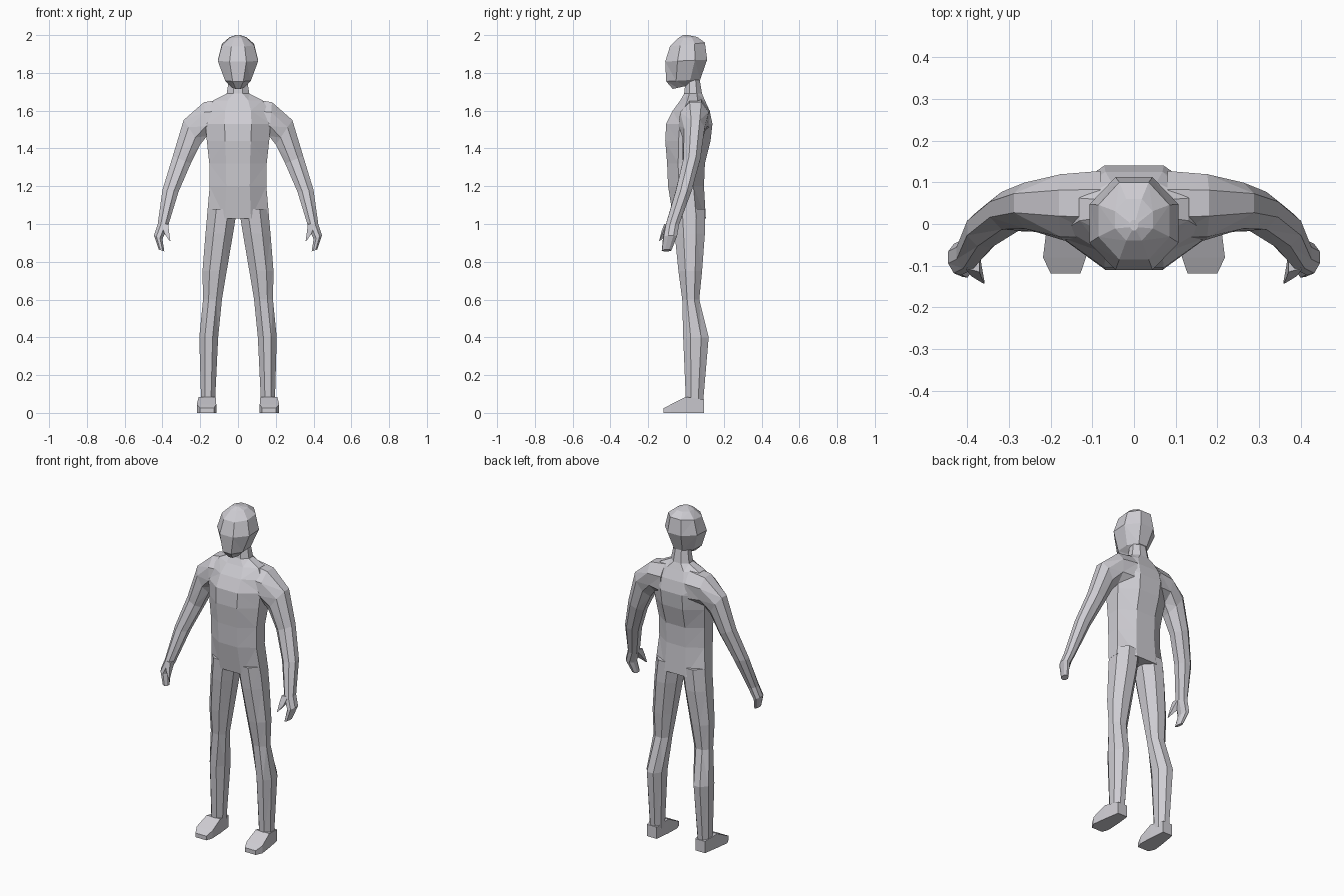
import bpy, bmesh, math
from mathutils import Vector

cube = bpy.data.objects.get("Cube")
if cube:
    bpy.data.objects.remove(cube, do_unlink=True)

COLOUR = (0.62, 0.61, 0.65, 1)
skin = bpy.data.materials.new("pale grey")
skin.use_nodes = True
skin.diffuse_color = COLOUR
skin.node_tree.nodes["Principled BSDF"].inputs["Base Color"].default_value = COLOUR


def section(a, b, depth, sides=8):
    """Polygon spanning points a and b, with half-thickness vector depth."""
    a, b, depth = Vector(a), Vector(b), Vector(depth)
    centre, half = (a + b) / 2, (a - b) / 2
    step = math.tau / sides
    grow = 1 / math.cos(step / 2)
    return [centre + grow * (half * math.cos(step * (i + 0.5))
                             + depth * math.sin(step * (i + 0.5)))
            for i in range(sides)]


def loft(name, sections, mirrored=False):
    """Skin a closed, flat-faced tube through the sections."""
    bm = bmesh.new()
    loops = [[bm.verts.new(p) for p in s] for s in sections]
    for low, high in zip(loops, loops[1:]):
        for i in range(len(low)):
            j = (i + 1) % len(low)
            bm.faces.new((low[i], low[j], high[j], high[i]))
    bm.faces.new(loops[0])
    bm.faces.new(loops[-1])
    bmesh.ops.triangulate(bm, faces=bm.faces[:])
    bmesh.ops.recalc_face_normals(bm, faces=bm.faces[:])
    mesh = bpy.data.meshes.new(name)
    bm.to_mesh(mesh)
    bm.free()
    mesh.materials.append(skin)
    obj = bpy.data.objects.new(name, mesh)
    bpy.context.collection.objects.link(obj)
    if mirrored:
        obj.modifiers.new("mirror", "MIRROR")
    return obj


def level(z, x0, x1, front, back):
    """Horizontal section from its extents."""
    y = (front + back) / 2
    return section((x1, y, z), (x0, y, z), (0, (back - front) / 2, 0))


# Torso and neck: height, half width, front, back
torso = [
    (1.03, .165, -.068, .105), (1.2, .15, -.095, .095), (1.32, .152, -.1, .1),
    (1.44, .165, -.11, .13), (1.53, .172, -.105, .14), (1.6, .165, -.07, .125),
    (1.655, .13, -.03, .1), (1.69, .06, -.01, .085), (1.78, .045, 0, .07),
]
loft("torso", [level(z, -w, w, f, b) for z, w, f, b in torso])

# Head: front y and z, back y and z, half width
head = [
    (-.07, 1.715, .02, 1.735, .03), (-.105, 1.755, .075, 1.765, .068),
    (-.11, 1.86, .112, 1.87, .107), (-.085, 1.94, .1, 1.96, .085),
    (-.04, 1.985, .06, 1.99, .045), (-.015, 2, .01, 2, .01),
]
loft("head", [section((0, f, zf), (0, b, zb), (w, 0, 0))
              for f, zf, b, zb, w in head])

# Legs: height, inner and outer x, front, back
legs = [
    (1.08, .005, .16, -.068, .1), (.95, .026, .172, -.06, .1),
    (.75, .06, .188, -.04, .085), (.6, .085, .185, -.02, .07),
    (.4, .105, .205, -.015, .12), (.05, .122, .195, 0, .09),
]
loft("legs", [level(*row) for row in legs], mirrored=True)

# Feet: y, inner and outer x, top height
feet = [(.095, .128, .192, .07), (0, .118, .208, .085),
        (-.08, .115, .218, .045), (-.118, .128, .2, .025)]
loft("feet", [section((x1, y, h / 2), (x0, y, h / 2), (0, 0, h / 2), sides=4)
              for y, x0, x1, h in feet], mirrored=True)

# Arms and hands: outer point, inner point, half depth
arms = [
    ((.08, .05, 1.66), (.08, .04, 1.45), .08),
    ((.18, .05, 1.645), (.165, .03, 1.465), .075),
    ((.288, .05, 1.55), (.2, .03, 1.42), .055),
    ((.345, .035, 1.36), (.25, .025, 1.32), .045),
    ((.4, -.01, 1.18), (.315, -.015, 1.17), .042),
    ((.425, -.07, 1.0), (.37, -.075, .99), .035),
    ((.445, -.08, .94), (.4, -.09, .92), .035),
    ((.42, -.1, .865), (.39, -.105, .855), .025),
]
loft("arms", [section(o, i, (0, d, 0)) for o, i, d in arms], mirrored=True)

# Thumbs
loft("thumbs", [section((.405, -.08, 1.0), (.37, -.09, 1.0), (0, .025, 0), 4),
                section((.39, -.11, .95), (.365, -.115, .96), (0, .015, 0), 4),
                section((.362, -.14, .91), (.358, -.14, .91), (0, .002, 0), 4)],
     mirrored=True)
